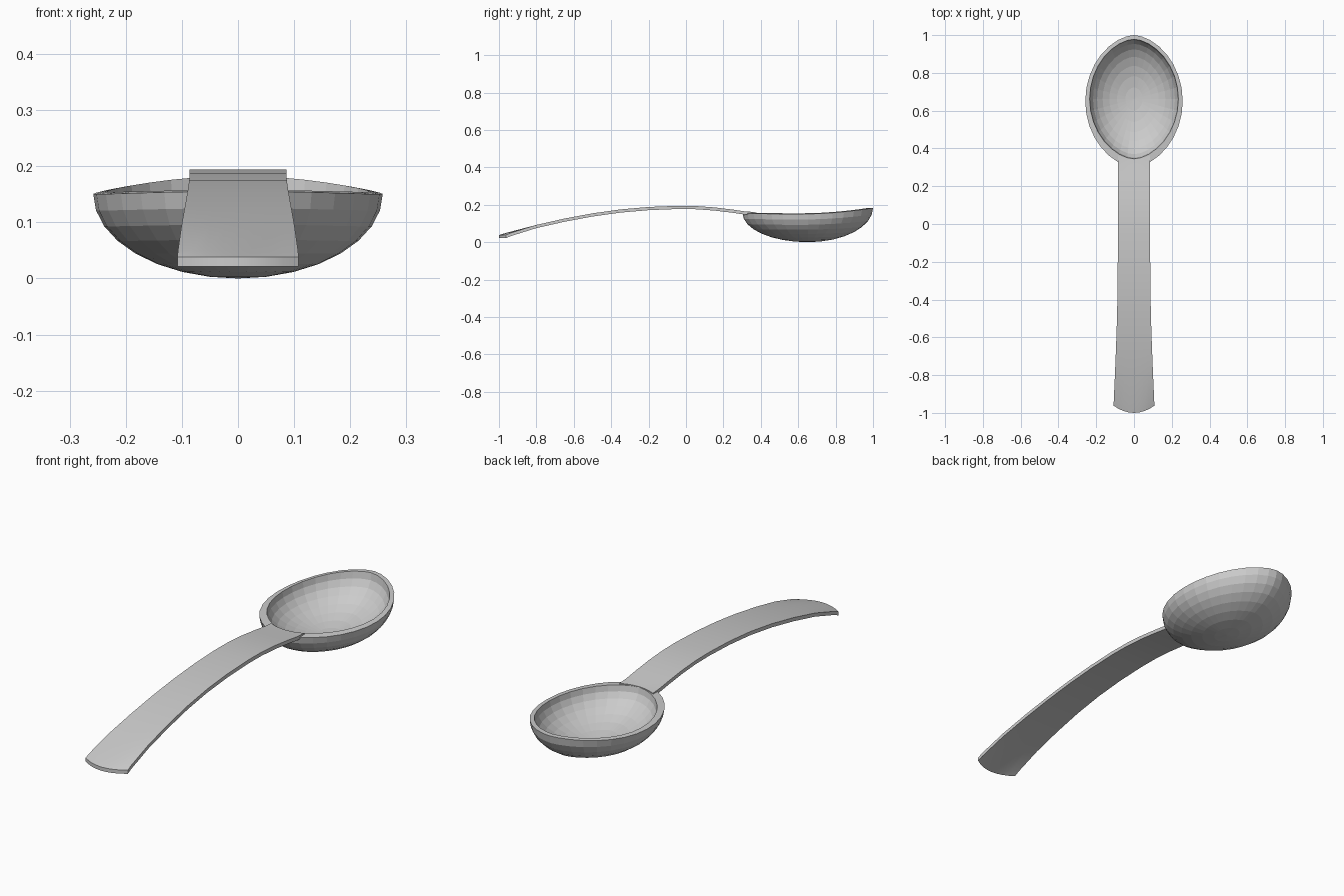
import bpy, bmesh
from math import sin, cos, pi, copysign

if "Cube" in bpy.data.objects:
    bpy.data.objects.remove(bpy.data.objects["Cube"])

SEG, RINGS = 32, 8


def finish(bm, name):
    bmesh.ops.recalc_face_normals(bm, faces=bm.faces)
    mesh = bpy.data.meshes.new(name)
    bm.to_mesh(mesh)
    bm.free()
    obj = bpy.data.objects.new(name, mesh)
    bpy.context.collection.objects.link(obj)
    return obj


def rim_z(y):
    # rim sweeps up toward the tip
    d = (y - 0.6) / 0.4
    return 0.150 + (0.033 if d > 0 else 0.010) * d * d


def bowl_rings(half_w, back, tip, floor, lift):
    # egg-shaped rings from the rim down to the lowest point
    rings = []
    mid, half_l = (back + tip) / 2, (tip - back) / 2
    for k in range(RINGS):
        a = pi / 2 * k / RINGS
        ring = []
        for i in range(SEG):
            t = 2 * pi * i / SEG
            x = half_w * copysign(abs(cos(t)) ** 1.15, cos(t))
            y = mid + half_l * sin(t)
            top = rim_z(y) + lift
            ring.append((x * cos(a), mid + (y - mid) * cos(a),
                         floor + (top - floor) * (1 - sin(a))))
        rings.append(ring)
    return rings, (0, mid, floor)


# Bowl: outer shell, rim and inner shell as one skin
bm = bmesh.new()
outer, outer_pole = bowl_rings(0.258, 0.302, 1.0, 0.0, 0.0)
inner, inner_pole = bowl_rings(0.235, 0.345, 0.978, 0.02, 0.004)
rows = [[bm.verts.new(p) for p in r] for r in outer[::-1] + inner]
for a, b in zip(rows, rows[1:]):
    for i in range(SEG):
        j = (i + 1) % SEG
        bm.faces.new((a[i], a[j], b[j], b[i]))
for row, pole in ((rows[0], outer_pole), (rows[-1], inner_pole)):
    c = bm.verts.new(pole)
    for i in range(SEG):
        bm.faces.new((row[i], row[(i + 1) % SEG], c))
finish(bm, "bowl")

# Handle: arched strip (y, top z, half width) with curved ends
profile = [(-1.0, 0.038, 0.108), (-0.96, 0.050, 0.107), (-0.8, 0.092, 0.101),
           (-0.65, 0.126, 0.095), (-0.5, 0.154, 0.090), (-0.35, 0.175, 0.087),
           (-0.2, 0.188, 0.086), (-0.05, 0.194, 0.086), (0.05, 0.193, 0.086),
           (0.15, 0.186, 0.086), (0.25, 0.174, 0.086), (0.31, 0.165, 0.086),
           (0.345, 0.161, 0.086)]
COLS = 8
bm = bmesh.new()
top, bottom = [], []
for n, (y, z, w) in enumerate(profile):
    # rounded end, fading out along the strip
    bow = {0: 0.038, 1: 0.025, len(profile) - 1: 0.02}.get(n, 0)
    us = [2 * c / COLS - 1 for c in range(COLS + 1)]
    zb = z + bow * 0.1
    top.append([bm.verts.new((u * w, y + bow * u * u, z)) for u in us])
    bottom.append([bm.verts.new((u * w, y + bow * u * u, z - 0.017)) for u in us])
last = len(profile) - 1
for n in range(last):
    for c in range(COLS):
        for g in (top, bottom):
            bm.faces.new((g[n][c], g[n][c + 1], g[n + 1][c + 1], g[n + 1][c]))
    for c in (0, COLS):
        bm.faces.new((top[n][c], top[n + 1][c], bottom[n + 1][c], bottom[n][c]))
for n in (0, last):
    for c in range(COLS):
        bm.faces.new((top[n][c], top[n][c + 1], bottom[n][c + 1], bottom[n][c]))
handle = finish(bm, "handle")
bpy.context.view_layer.objects.active = handle
handle.select_set(True)
bpy.ops.object.shade_smooth_by_angle()
